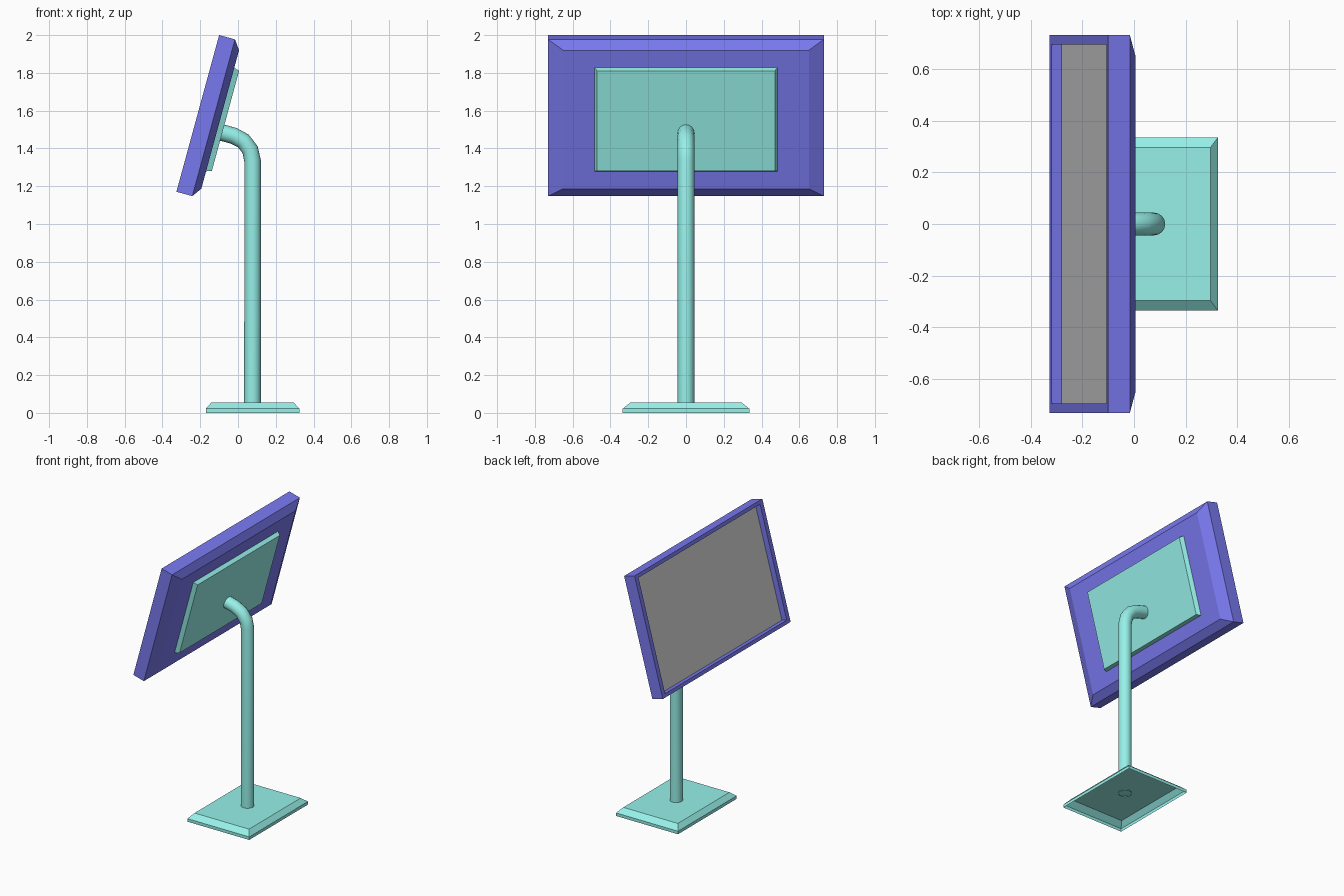
import bpy
import math
from mathutils import Matrix, Vector

if "Cube" in bpy.data.objects:
    bpy.data.objects.remove(bpy.data.objects["Cube"])

TILT = math.radians(15.25)
S, C = math.sin(TILT), math.cos(TILT)


def material(name, rgb):
    m = bpy.data.materials.new(name)
    m.diffuse_color = (*rgb, 1)
    m.use_nodes = True
    m.node_tree.nodes["Principled BSDF"].inputs["Base Color"].default_value = m.diffuse_color
    return m


def rect_loft(name, rings, matrix, mat=None, cap_start=True, cap_end=True):
    """Joins rectangles (half width, half height, level) into one surface."""
    verts, faces = [], []
    for a, b, h in rings:
        verts += [(-a, -b, h), (a, -b, h), (a, b, h), (-a, b, h)]
    for r in range(len(rings) - 1):
        for i in range(4):
            j = (i + 1) % 4
            faces.append((4 * r + i, 4 * r + j, 4 * r + 4 + j, 4 * r + 4 + i))
    if cap_start:
        faces.append((3, 2, 1, 0))
    if cap_end:
        n = len(verts) - 4
        faces.append((n, n + 1, n + 2, n + 3))
    me = bpy.data.meshes.new(name)
    me.from_pydata(verts, [], faces)
    me.transform(matrix)
    if mat:
        me.materials.append(mat)
    ob = bpy.data.objects.new(name, me)
    bpy.context.collection.objects.link(ob)
    return ob


blue = material("blue", (0.19, 0.19, 0.87))
teal = material("teal", (0.31, 0.88, 0.82))

# Tilted display frame: width along y, height along the slope, depth to the back
display = Matrix(((0, S, C, -0.213), (1, 0, 0, 0), (0, C, -S, 1.5855), (0, 0, 0, 1)))

# Housing with recessed front and chamfered back
rect_loft("display_housing", [(0.695, 0.405, 0.04), (0.695, 0.405, 0), (0.73, 0.43, 0),
                              (0.73, 0.43, 0.087), (0.65, 0.38, 0.123)],
          display, blue, cap_start=False)
# Grey screen in the recess
rect_loft("screen", [(0.695, 0.405, 0.04)], display, cap_end=False)
# Mounting plate on the back
rect_loft("mounting_plate", [(0.485, 0.285, 0.12), (0.47, 0.275, 0.152)], display, teal)

# Base, open underneath
rect_loft("base", [(0.2475, 0.335, 0), (0.2475, 0.335, 0.022), (0.218, 0.295, 0.055)],
          Matrix.Translation((0.077, 0, 0)), teal, cap_start=False)

# Post: straight tube, three-step bend, then square into the plate
R = 0.137
path = [Vector((0.077, 0, 0.05))]
for k in range(4):
    a = (math.pi / 2 - TILT) * k / 3
    path.append(Vector((0.077 - R * (1 - math.cos(a)), 0, 1.335 + R * math.sin(a))))
path.append(path[-1] + 0.068 * Vector((-C, 0, S)))
cu = bpy.data.curves.new("post", 'CURVE')
cu.dimensions = '3D'
cu.bevel_depth = 0.044
cu.bevel_resolution = 6
sp = cu.splines.new('POLY')
sp.points.add(len(path) - 1)
for p, co in zip(sp.points, path):
    p.co = (*co, 1)
cu.materials.append(teal)
post = bpy.data.objects.new("post", cu)
bpy.context.collection.objects.link(post)
bpy.context.view_layer.objects.active = post
post.select_set(True)
bpy.ops.object.convert(target='MESH')
bpy.ops.object.shade_smooth_by_angle(angle=math.radians(35))
